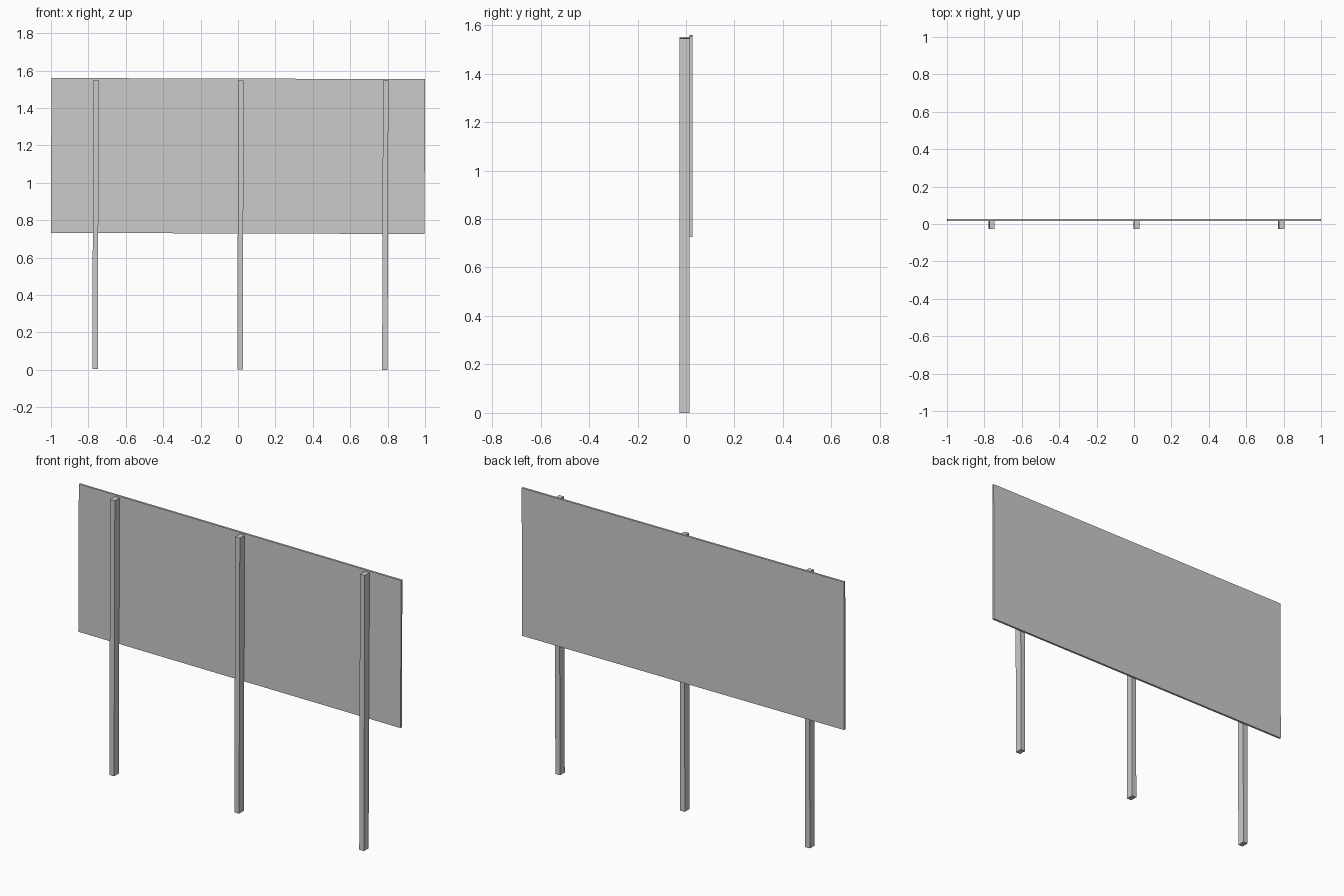
import bpy
from mathutils import Matrix

if "Cube" in bpy.data.objects:
    bpy.data.objects.remove(bpy.data.objects["Cube"])

LEAN = Matrix.Rotation(0.003, 4, 'Y')  # the whole sign leans very slightly


def box(name, lo, hi):
    """Box between two corners, leaned with the rest of the sign."""
    centre = [(a + b) / 2 for a, b in zip(lo, hi)]
    size = [b - a for a, b in zip(lo, hi)]
    bpy.ops.mesh.primitive_cube_add(size=1)
    ob = bpy.context.object
    ob.name = name
    ob.data.transform(LEAN @ Matrix.Translation(centre) @ Matrix.Diagonal((*size, 1)))
    return ob


# Three square-cut posts
for side, x in (("left", -0.764), ("middle", 0.011), ("right", 0.785)):
    box(f"{side}_post", (x - 0.0145, -0.027, 0.0025), (x + 0.0145, 0.015, 1.548))

# Thin board fixed to the back of the posts
box("sign_board", (-1.0022, 0.015, 0.729), (0.9953, 0.027, 1.557))
